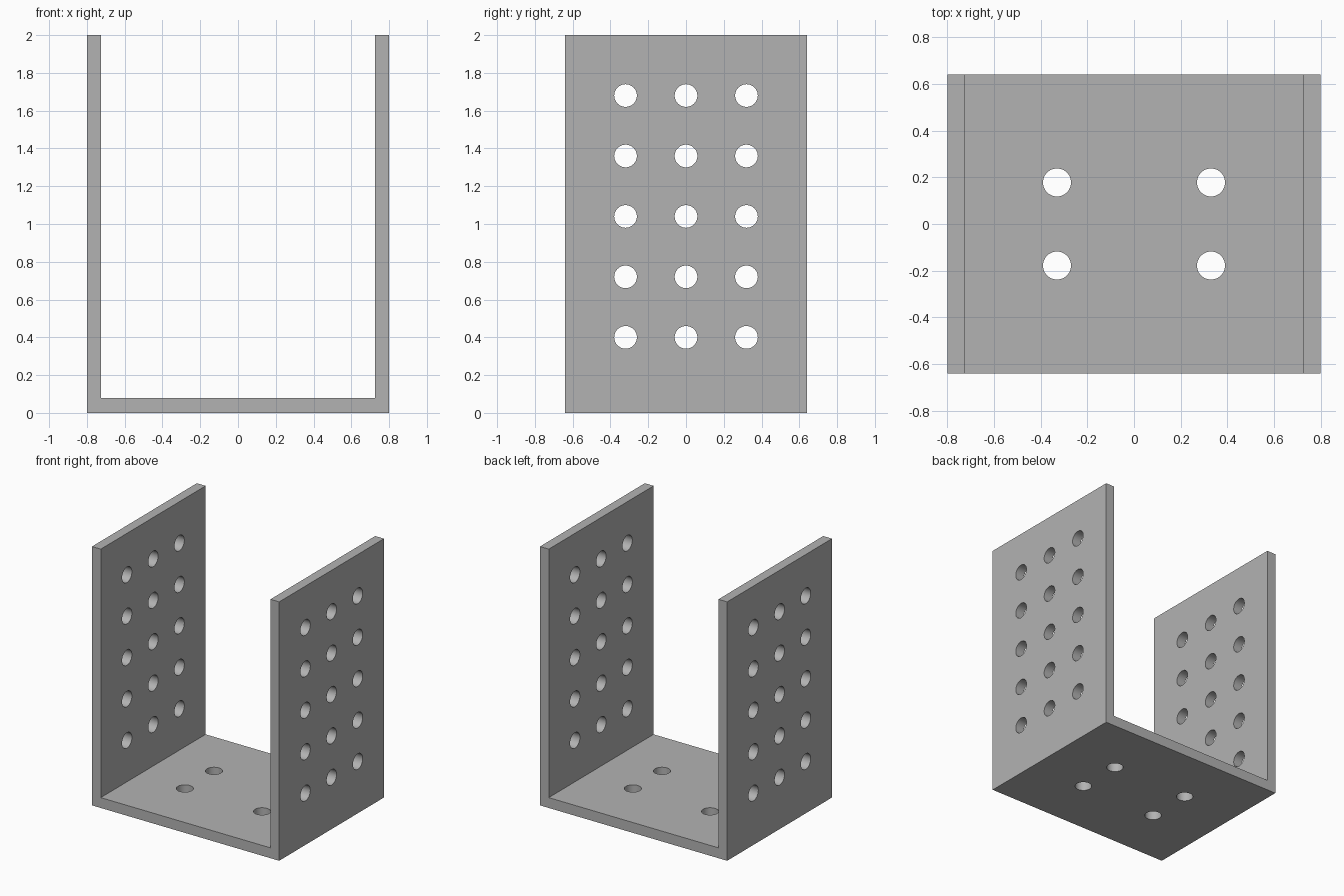
import bpy
import bmesh
from math import pi, radians
from mathutils import Matrix

default = bpy.data.objects.get("Cube")
if default:
    bpy.data.objects.remove(default, do_unlink=True)

HALF_W, HALF_D, HEIGHT = 0.80, 0.64, 2.0
WALL, FLOOR = 0.075, 0.08
HOLE_R = 0.06

# Grey metal
metal = bpy.data.materials.new("grey_metal")
metal.use_nodes = True
grey = (0.45, 0.45, 0.45, 1.0)
metal.diffuse_color = grey
metal.node_tree.nodes["Principled BSDF"].inputs["Base Color"].default_value = grey


def make_object(name, bm):
    bmesh.ops.recalc_face_normals(bm, faces=bm.faces)
    mesh = bpy.data.meshes.new(name)
    bm.to_mesh(mesh)
    bm.free()
    mesh.materials.append(metal)
    obj = bpy.data.objects.new(name, mesh)
    bpy.context.collection.objects.link(obj)
    return obj


def add_drill(bm, center, length, turn):
    matrix = Matrix.Translation(center) @ turn
    bmesh.ops.create_cone(bm, cap_ends=True, segments=48, radius1=HOLE_R,
                          radius2=HOLE_R, depth=length, matrix=matrix)


# U-shaped bracket: half profile mirrored in x, extruded along y
inner = HALF_W - WALL
half = [(inner, FLOOR), (inner, HEIGHT), (HALF_W, HEIGHT), (HALF_W, 0)]
profile = half + [(-x, z) for x, z in reversed(half)]
bm = bmesh.new()
face = bm.faces.new([bm.verts.new((x, -HALF_D, z)) for x, z in profile])
extruded = bmesh.ops.extrude_face_region(bm, geom=[face])
moved = [g for g in extruded["geom"] if isinstance(g, bmesh.types.BMVert)]
bmesh.ops.translate(bm, verts=moved, vec=(0, 2 * HALF_D, 0))
bracket = make_object("u_bracket", bm)

# Drills: a grid through both side walls, and four through the floor
bm = bmesh.new()
sideways = Matrix.Rotation(pi / 2, 4, "Y")
for row in range(5):
    for col in (-1, 0, 1):
        add_drill(bm, (0, col * 0.32, 0.40 + row * 0.32), 2, sideways)
for sx in (-1, 1):
    for sy in (-1, 1):
        add_drill(bm, (sx * 0.33, sy * 0.178, FLOOR / 2), 0.2, Matrix())
drills = make_object("hole_cutter", bm)
drills.hide_render = True

# Cut the holes, then discard the cutter
cut = bracket.modifiers.new("holes", "BOOLEAN")
cut.operation = "DIFFERENCE"
cut.solver = "EXACT"
cut.object = drills
bpy.ops.object.select_all(action="DESELECT")
bracket.select_set(True)
bpy.context.view_layer.objects.active = bracket
bpy.ops.object.modifier_apply(modifier=cut.name)
bpy.data.objects.remove(drills, do_unlink=True)
bpy.ops.object.shade_smooth_by_angle(angle=radians(30))
